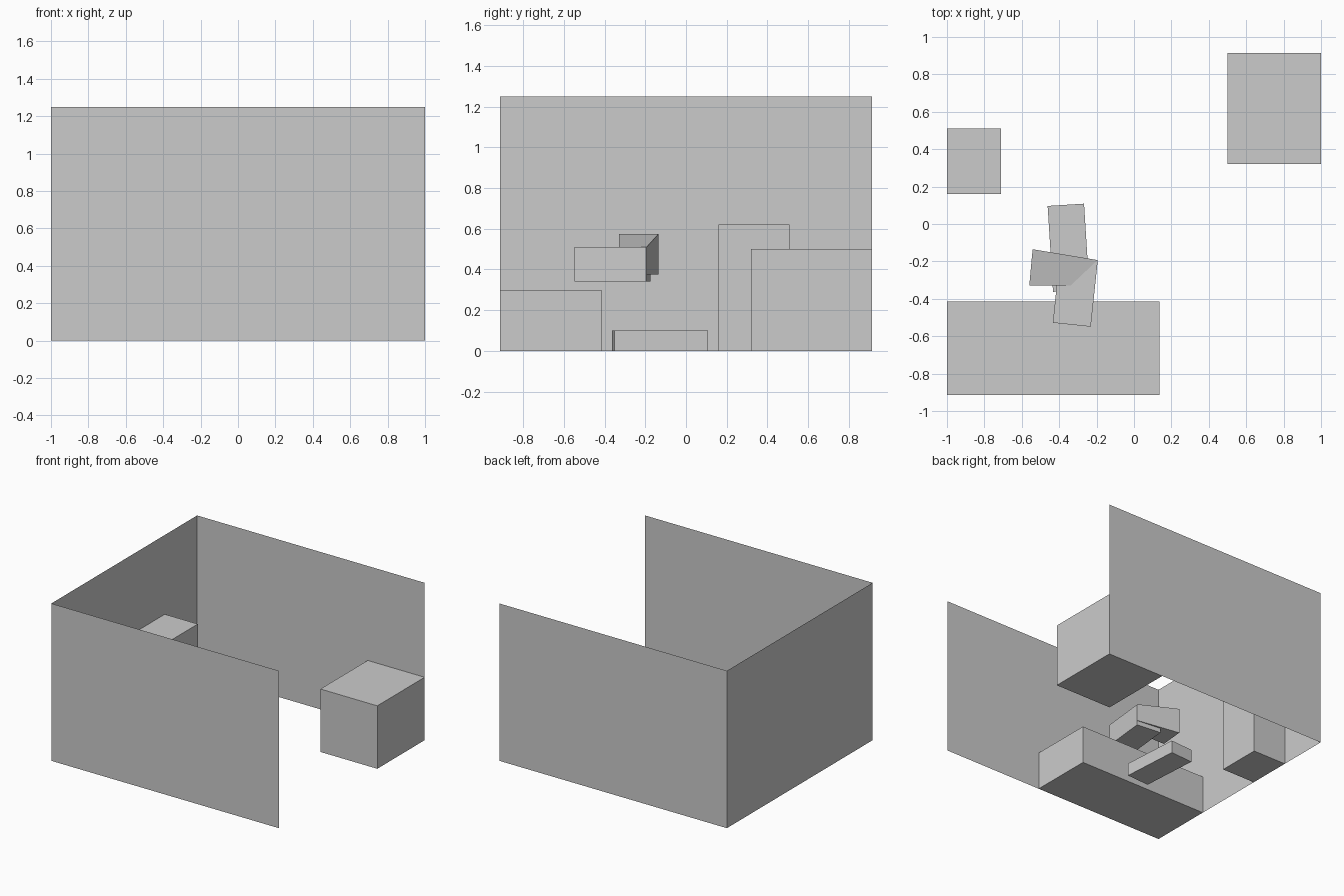
import bpy
from math import radians

old = bpy.data.objects.get("Cube")
if old:
    bpy.data.objects.remove(old, do_unlink=True)

# One plain grey for everything
GREY = (0.6, 0.6, 0.6, 1)
grey = bpy.data.materials.new("plain grey")
grey.use_nodes = True
grey.diffuse_color = GREY
grey.node_tree.nodes["Principled BSDF"].inputs["Base Color"].default_value = GREY


def make(name, verts, faces):
    mesh = bpy.data.meshes.new(name)
    mesh.from_pydata(verts, [], faces)
    mesh.materials.append(grey)
    obj = bpy.data.objects.new(name, mesh)
    bpy.context.collection.objects.link(obj)
    return obj


def prism(name, outline, bottom, tops):
    """Closed block on a counter-clockwise outline, with a top height per corner."""
    n = len(outline)
    verts = [(x, y, bottom) for x, y in outline]
    verts += [(x, y, z) for (x, y), z in zip(outline, tops)]
    sides = [(i, (i + 1) % n, (i + 1) % n + n, i + n) for i in range(n)]
    return make(name, verts, [tuple(reversed(range(n))), tuple(range(n, 2 * n))] + sides)


def block(name, x0, x1, y0, y1, z0, z1):
    return prism(name, [(x0, y0), (x1, y0), (x1, y1), (x0, y1)], z0, [z1] * 4)


def turned_block(name, centre, size, z0, z1, angle):
    hx, hy = size[0] / 2, size[1] / 2
    obj = block(name, -hx, hx, -hy, hy, z0, z1)
    obj.location = (*centre, 0)
    obj.rotation_euler.z = radians(angle)
    return obj


# Thin walls around three sides, open on the left side, no floor or roof
path = [(1, -0.915), (-1, -0.915), (-1, 0.915), (1, 0.915)]
make("room_walls",
     [(x, y, z) for z in (0, 1.25) for x, y in path],
     [(i, i + 4, i + 5, i + 1) for i in range(3)])

# Furniture blocks against the walls
block("front_bench", -1, 0.135, -0.914, -0.415, 0, 0.3)
block("side_cabinet", -1, -0.71, 0.16, 0.51, 0, 0.62)
block("corner_cabinet", 0.5, 1, 0.32, 0.914, 0, 0.5)

# Loose slab on the ground
turned_block("floor_slab", (-0.35, -0.127), (0.195, 0.46), 0, 0.1, 3.6)

# Raised block with a bent, sloping arm
turned_block("raised_block", (-0.314, -0.362), (0.204, 0.355), 0.34, 0.51, -6)
arm = prism("raised_arm",
            [(-0.56, -0.33), (-0.34, -0.33), (-0.195, -0.193), (-0.542, -0.135)],
            0.375, [0.575, 0.511, 0.511, 0.575])
bpy.context.view_layer.objects.active = arm
arm.select_set(True)
bpy.ops.object.shade_smooth_by_angle()
